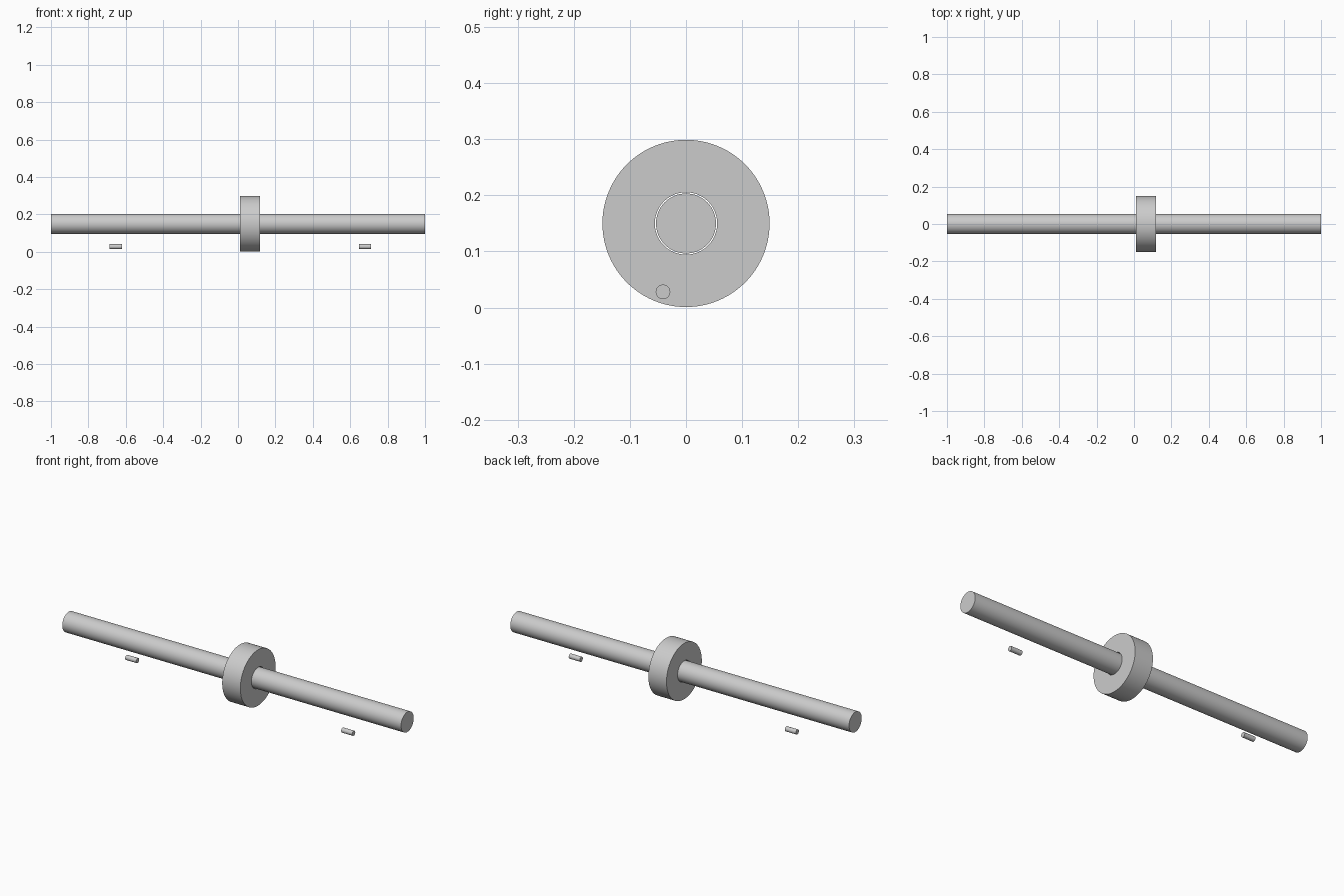
import bpy
import bmesh
from math import pi, sin, cos

if "Cube" in bpy.data.objects:
    bpy.data.objects.remove(bpy.data.objects["Cube"], do_unlink=True)

grey = bpy.data.materials.new("light grey metal")
grey.use_nodes = True
colour = (0.6, 0.6, 0.6, 1)
grey.diffuse_color = colour
grey.node_tree.nodes["Principled BSDF"].inputs["Base Color"].default_value = colour

AXIS_Z = 0.15


def finish(obj, name):
    obj.name = name
    obj.data.materials.append(grey)
    bpy.ops.object.select_all(action="DESELECT")
    obj.select_set(True)
    bpy.context.view_layer.objects.active = obj
    bpy.ops.object.shade_smooth_by_angle()


def rod(name, x0, x1, y, z, radius, sides):
    """Capped cylinder lying along x."""
    bpy.ops.mesh.primitive_cylinder_add(
        vertices=sides, radius=radius, depth=x1 - x0,
        location=((x0 + x1) / 2, y, z), rotation=(0, pi / 2, 0))
    finish(bpy.context.object, name)


def collar(name, x0, x1, inner, outer, sides):
    """Bored disc: a rectangular section turned about the shaft axis."""
    bm = bmesh.new()
    section = [(x0, inner), (x0, outer), (x1, outer), (x1, inner)]
    rings = []
    for i in range(sides):
        a = 2 * pi * i / sides
        rings.append([bm.verts.new((x, r * cos(a), AXIS_Z + r * sin(a)))
                      for x, r in section])
    for i, ring in enumerate(rings):
        following = rings[(i + 1) % sides]
        for j in range(4):
            k = (j + 1) % 4
            bm.faces.new((ring[j], ring[k], following[k], following[j]))
    bmesh.ops.recalc_face_normals(bm, faces=bm.faces)
    mesh = bpy.data.meshes.new(name)
    bm.to_mesh(mesh)
    bm.free()
    obj = bpy.data.objects.new(name, mesh)
    bpy.context.collection.objects.link(obj)
    finish(obj, name)


# Long shaft through a bored disc with a hair of clearance
rod("shaft", -1, 1, 0, AXIS_Z, 0.0535, 64)
collar("disc", 0.011, 0.118, 0.0555, 0.149, 96)

# Loose pins on opposite sides of the shaft
rod("left_pin", 0.647, 0.712, -0.041, 0.028, 0.013, 32)
rod("right_pin", -0.686, -0.621, 0.041, 0.028, 0.013, 32)
